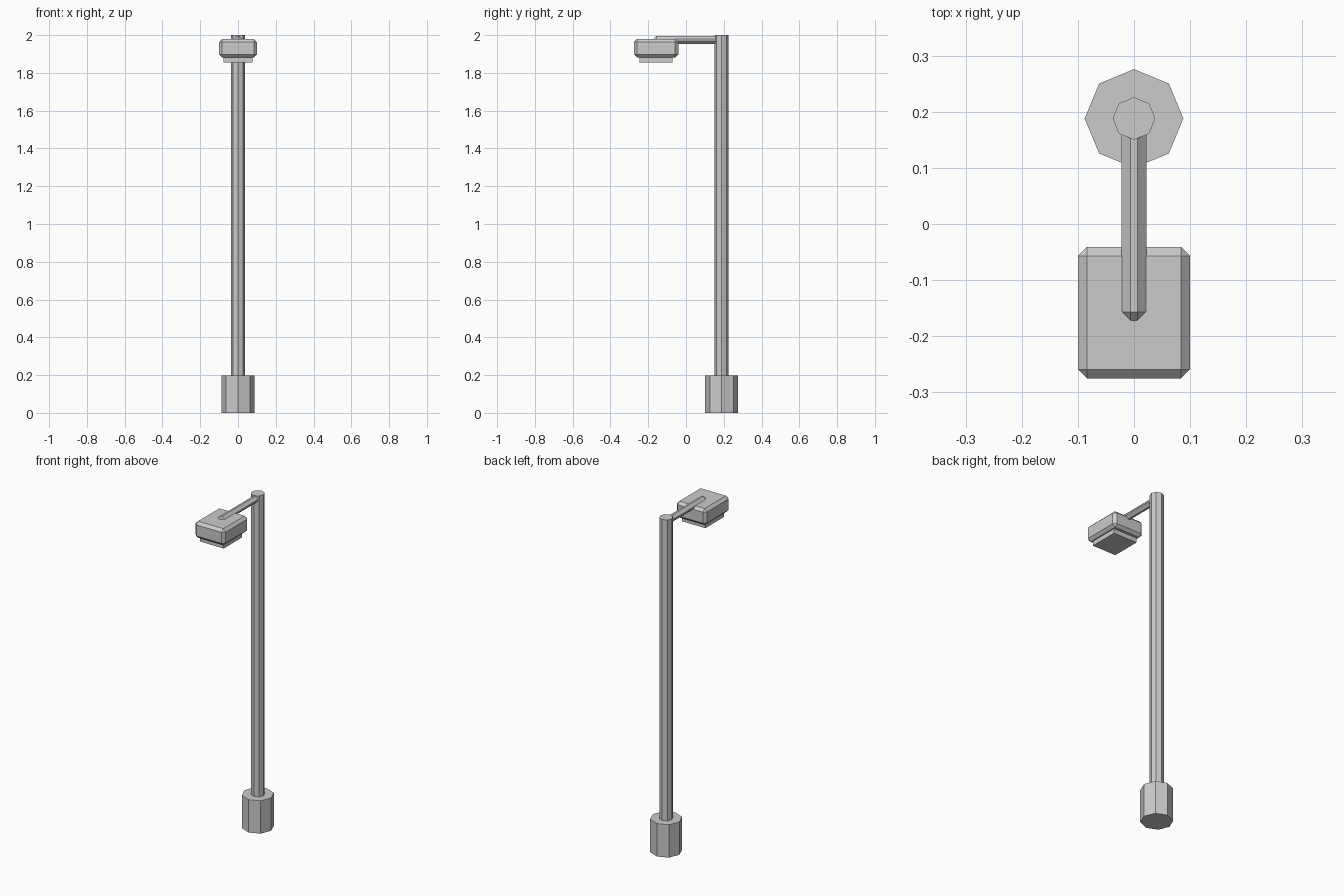
import bpy

cube = bpy.data.objects.get("Cube")
if cube:
    bpy.data.objects.remove(cube, do_unlink=True)

# Single grey metal finish
GREY = (0.6, 0.6, 0.6, 1.0)
metal = bpy.data.materials.new("grey_metal")
metal.use_nodes = True
metal.diffuse_color = GREY
metal.node_tree.nodes["Principled BSDF"].inputs["Base Color"].default_value = GREY


def finish(name):
    obj = bpy.context.object
    obj.name = name
    obj.data.materials.append(metal)
    return obj


def octagon(name, radius, y, z0, z1):
    """Upright eight-sided column with corners on the axes."""
    bpy.ops.mesh.primitive_cylinder_add(
        vertices=8, radius=radius, depth=z1 - z0, location=(0, y, (z0 + z1) / 2))
    return finish(name)


def box(name, half_x, y0, y1, z0, z1, chamfer=0):
    """Box with optional single-segment chamfers on all edges."""
    bpy.ops.mesh.primitive_cube_add(size=1, location=(0, (y0 + y1) / 2, (z0 + z1) / 2))
    obj = finish(name)
    obj.scale = (2 * half_x, y1 - y0, z1 - z0)
    bpy.ops.object.transform_apply(location=False, rotation=False, scale=True)
    if chamfer:
        bevel = obj.modifiers.new("chamfer", "BEVEL")
        bevel.width = chamfer
        bevel.segments = 1
        bevel.limit_method = "NONE"
    return obj


# Footing and post
POST_Y = 0.188
octagon("base", 0.088, POST_Y, 0, 0.197)
octagon("pole", 0.038, POST_Y, 0.19, 2.0)

# Horizontal arm reaching from the post into the lamp
box("arm", 0.022, -0.173, POST_Y, 1.954, 1.995, 0.016)

# Lamp housing with the light panel below it
box("lamp_housing", 0.1, -0.275, -0.041, 1.882, 1.98, 0.016)
box("light_panel", 0.078, -0.247, -0.072, 1.855, 1.89)
